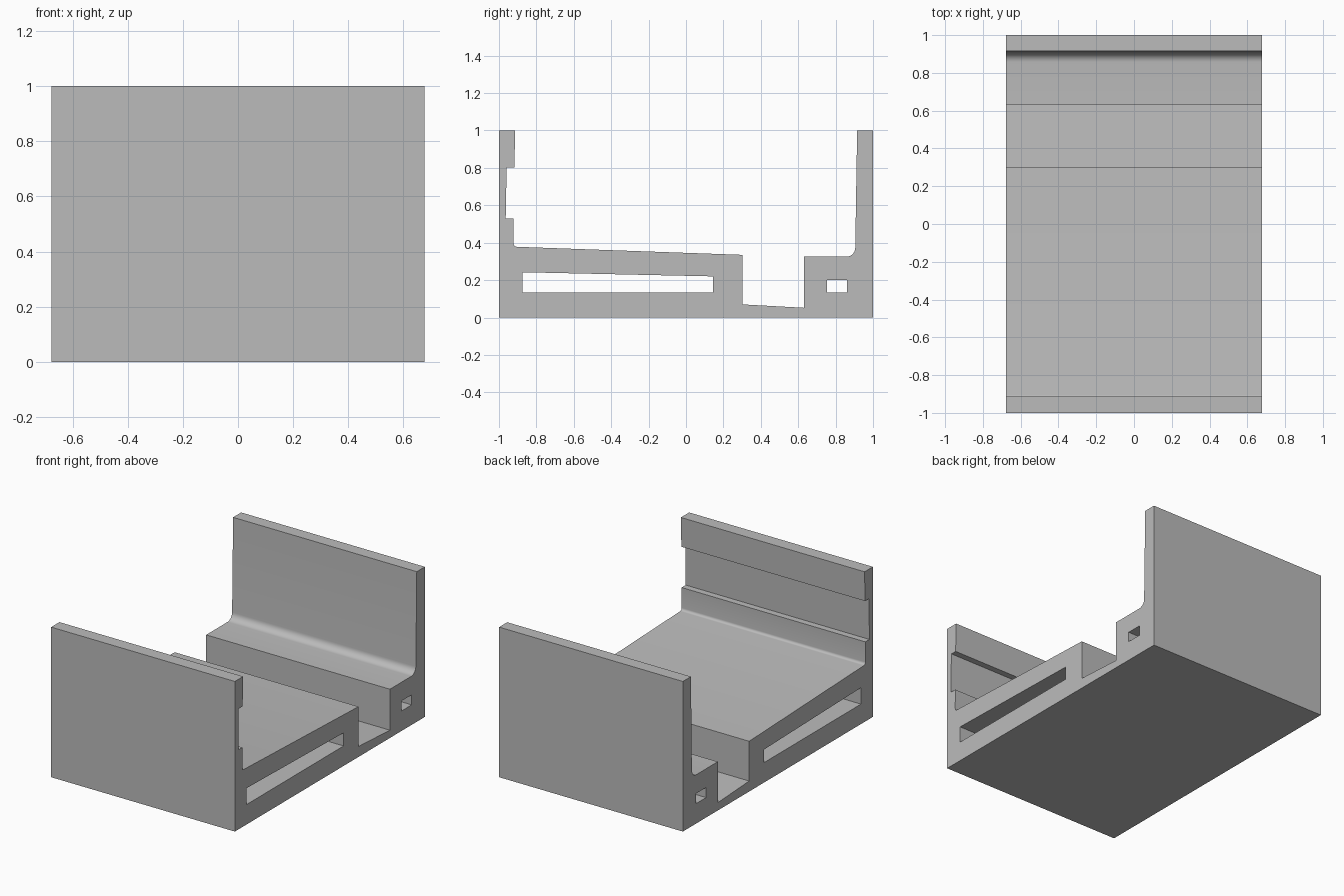
import bpy, bmesh
from math import sin, cos, radians
from mathutils import Vector

cube = bpy.data.objects.get("Cube")
if cube:
    bpy.data.objects.remove(cube, do_unlink=True)

HALF_WIDTH = 0.677

# Single flat colour
grey = bpy.data.materials.new("light grey")
grey.use_nodes = True
colour = (0.5, 0.5, 0.5, 1)
grey.diffuse_color = colour
grey.node_tree.nodes["Principled BSDF"].inputs["Base Color"].default_value = colour


def fillet(y, z, r, start, end, steps=8):
    """Arc points about a centre, angles in degrees."""
    angles = [radians(start + (end - start) * i / steps) for i in range(steps + 1)]
    return [(y + r * cos(a), z + r * sin(a)) for a in angles]


# Side profile: base, rear wall, ledge, channel, sloping deck, grooved front wall
outline = [(-1, 0), (1, 0), (1, 1), (0.915, 1)]
outline += fillet(0.857, 0.373, 0.048, 0, -90)
outline += [(0.632, 0.325), (0.632, 0.052), (0.302, 0.07), (0.302, 0.335)]
outline += fillet(-0.905, 0.395, 0.017, -90, -180, 5)
outline += [(-0.921, 0.53), (-0.964, 0.53), (-0.959, 0.803), (-0.918, 0.803),
            (-0.913, 1), (-1, 1)]

# Through slots under the deck and the ledge
deck_slot = [(-0.875, 0.133), (0.145, 0.133), (0.145, 0.22), (-0.875, 0.242)]
ledge_slot = [(0.755, 0.133), (0.862, 0.133), (0.862, 0.2), (0.755, 0.2)]

# Fill the profile around the slots and extrude it across the width
bm = bmesh.new()
edges = []
for loop in (outline, deck_slot, ledge_slot):
    verts = [bm.verts.new((-HALF_WIDTH, y, z)) for y, z in loop]
    edges += [bm.edges.new((a, b)) for a, b in zip(verts, verts[1:] + verts[:1])]
bmesh.ops.triangle_fill(bm, edges=edges, use_beauty=True)
extruded = bmesh.ops.extrude_face_region(bm, geom=bm.faces[:], use_keep_orig=True)
moved = [g for g in extruded["geom"] if isinstance(g, bmesh.types.BMVert)]
bmesh.ops.translate(bm, verts=moved, vec=Vector((2 * HALF_WIDTH, 0, 0)))
bmesh.ops.recalc_face_normals(bm, faces=bm.faces[:])

mesh = bpy.data.meshes.new("walled_tray")
bm.to_mesh(mesh)
bm.free()
mesh.materials.append(grey)
tray = bpy.data.objects.new("walled_tray", mesh)
bpy.context.collection.objects.link(tray)

# Smooth fillets, sharp corners
bpy.context.view_layer.objects.active = tray
tray.select_set(True)
bpy.ops.object.shade_smooth_by_angle(angle=radians(30))
